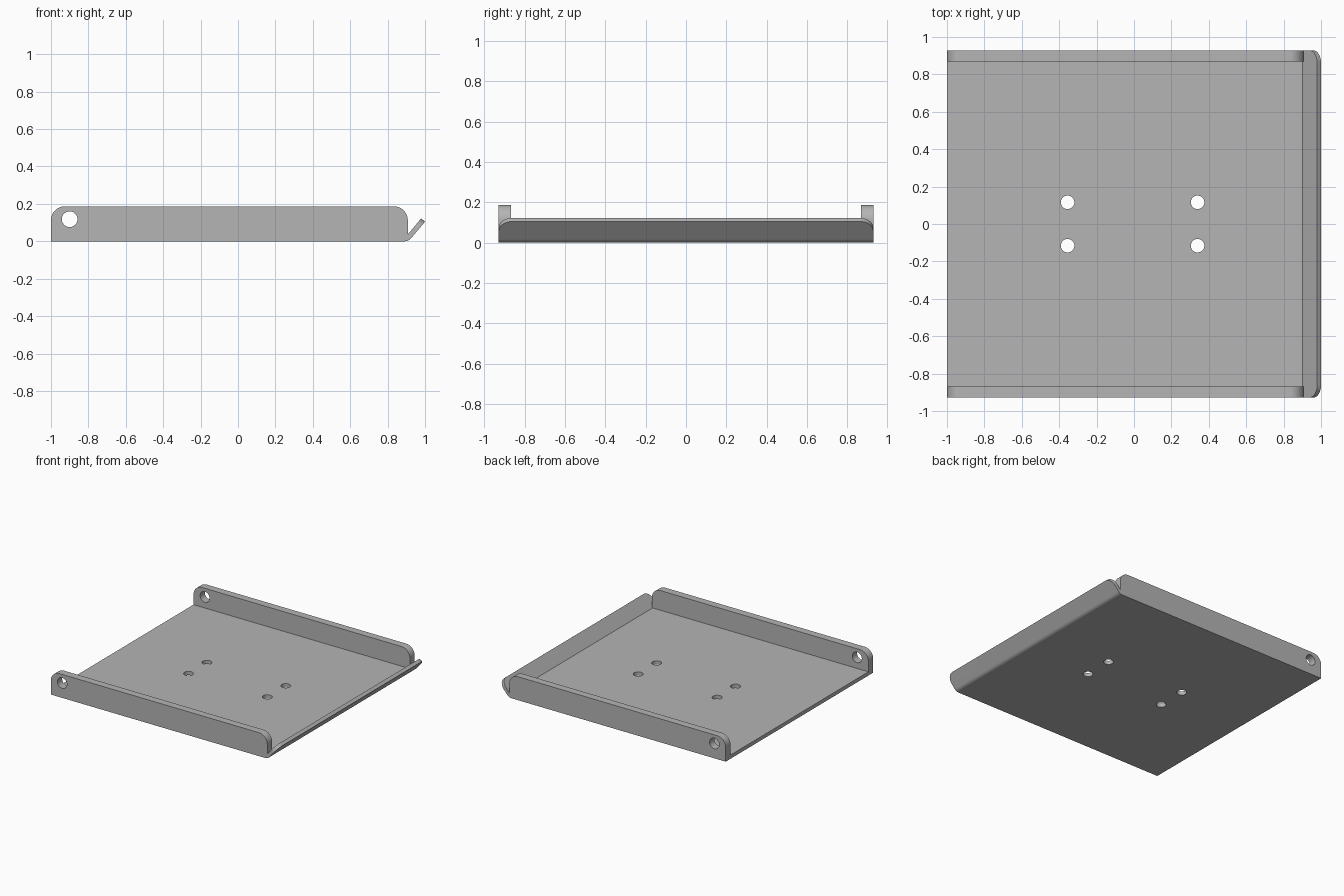
import bpy, bmesh, math
from mathutils import Matrix, Vector

if "Cube" in bpy.data.objects:
    bpy.data.objects.remove(bpy.data.objects["Cube"])

HALF = 0.928          # half width of the tray
THICK = 0.03          # sheet thickness

steel = bpy.data.materials.new("plain grey")
steel.diffuse_color = (0.46, 0.46, 0.46, 1)
steel.use_nodes = True
steel.node_tree.nodes["Principled BSDF"].inputs["Base Color"].default_value = steel.diffuse_color


def make_object(name, bm):
    bmesh.ops.recalc_face_normals(bm, faces=bm.faces)
    mesh = bpy.data.meshes.new(name)
    bm.to_mesh(mesh)
    bm.free()
    mesh.materials.append(steel)
    ob = bpy.data.objects.new(name, mesh)
    bpy.context.collection.objects.link(ob)
    return ob


def extrude_profile(points, y0, y1):
    """Closed x-z profile extruded along y."""
    bm = bmesh.new()
    face = bm.faces.new([bm.verts.new((x, y0, z)) for x, z in points])
    ext = bmesh.ops.extrude_face_region(bm, geom=[face])["geom"]
    moved = [v for v in ext if isinstance(v, bmesh.types.BMVert)]
    bmesh.ops.translate(bm, verts=moved, vec=(0, y1 - y0, 0))
    bmesh.ops.recalc_face_normals(bm, faces=bm.faces)
    return bm


def round_edges(bm, test, radius):
    """Round every edge whose two ends pass the test."""
    bm.edges.ensure_lookup_table()
    edges = [e for e in bm.edges if test(e)]
    bmesh.ops.bevel(bm, geom=edges, offset=radius, offset_type='OFFSET',
                    segments=10, profile=0.5, affect='EDGES')


def cylinder(name, centre, radius, depth, axis):
    bm = bmesh.new()
    bmesh.ops.create_cone(bm, cap_ends=True, segments=40, radius1=radius,
                          radius2=radius, depth=depth)
    if axis == 'Y':
        bm.transform(Matrix.Rotation(math.pi / 2, 4, 'X'))
    bm.transform(Matrix.Translation(Vector(centre)))
    return make_object(name, bm)


def combine(target, other, operation):
    mod = target.modifiers.new(operation, 'BOOLEAN')
    mod.object, mod.operation, mod.solver = other, operation, 'EXACT'
    bpy.context.view_layer.objects.active = target
    bpy.ops.object.modifier_apply(modifier=mod.name)
    bpy.data.objects.remove(other)


# floor sheet with the bent-up lip along the right side
bend = [(0.89 + 0.047 * math.sin(math.radians(a)),
         0.047 - 0.047 * math.cos(math.radians(a))) for a in range(0, 51, 10)]
profile = [(-1, 0)] + bend + [(1.0, 0.105), (0.979, 0.122), (0.902, THICK), (-1, THICK)]
bm = extrude_profile(profile, -HALF, HALF)
round_edges(bm, lambda e: all(v.co.x > 0.97 for v in e.verts)
            and abs(e.verts[0].co.y - e.verts[1].co.y) < 0.01, 0.065)
tray = make_object("tray", bm)

# upright side walls with rounded top corners
for side in (-1, 1):
    ys = sorted((side * HALF, side * (HALF - 0.06)))
    bm = extrude_profile([(-1, 0.01), (0.908, 0.01), (0.908, 0.187), (-1, 0.187)], *ys)
    round_edges(bm, lambda e: all(v.co.z > 0.18 for v in e.verts)
                and abs(e.verts[0].co.x - e.verts[1].co.x) < 0.01, 0.075)
    combine(tray, make_object("side_wall", bm), 'UNION')

# pivot holes through the walls
for side in (-1, 1):
    combine(tray, cylinder("pivot_hole", (-0.9, side * 0.9, 0.118), 0.042, 0.3, 'Y'),
            'DIFFERENCE')

# four mounting holes through the floor
for x in (-0.355, 0.34):
    for y in (-0.116, 0.116):
        combine(tray, cylinder("mounting_hole", (x, y, 0), 0.036, 0.2, 'Z'), 'DIFFERENCE')

# smooth bends, crisp edges
tray.select_set(True)
bpy.context.view_layer.objects.active = tray
bpy.ops.object.shade_smooth_by_angle(angle=math.radians(30))
weighted = tray.modifiers.new("weighted normals", 'WEIGHTED_NORMAL')
weighted.keep_sharp = True
